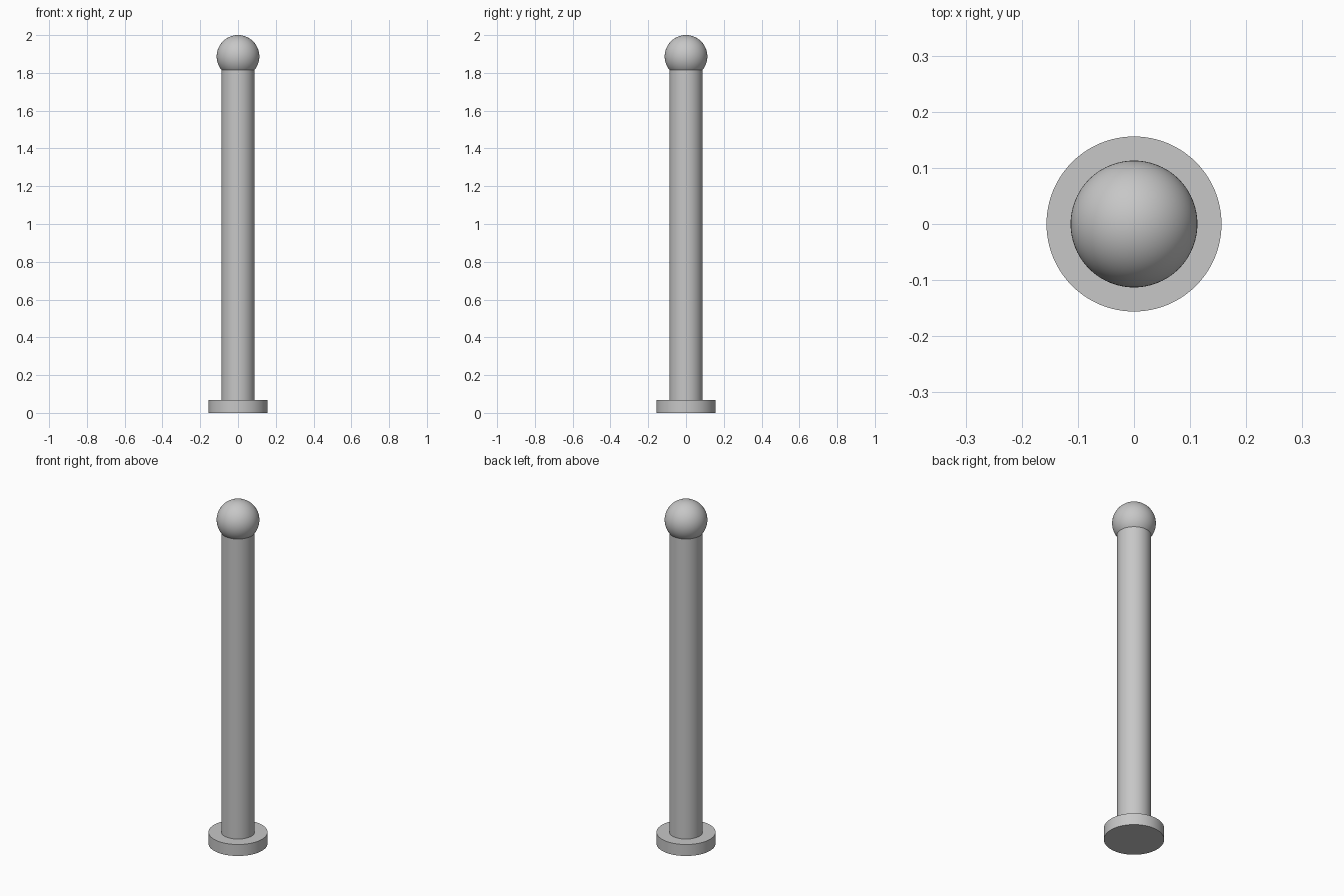
import bpy
import math

default_cube = bpy.data.objects.get("Cube")
if default_cube:
    bpy.data.objects.remove(default_cube, do_unlink=True)

# Single grey finish
grey = bpy.data.materials.new("light grey")
grey.use_nodes = True
colour = (0.57, 0.57, 0.57, 1.0)
grey.diffuse_color = colour
grey.node_tree.nodes["Principled BSDF"].inputs["Base Color"].default_value = colour

BASE_RADIUS, BASE_HEIGHT = 0.156, 0.067
POST_RADIUS, POST_TOP = 0.088, 1.82
BALL_RADIUS, TOTAL_HEIGHT = 0.113, 2.0


def finish(name):
    obj = bpy.context.object
    obj.name = obj.data.name = name
    obj.data.materials.append(grey)
    bpy.ops.object.shade_smooth_by_angle(angle=math.radians(30))
    return obj


def cylinder(name, radius, bottom, top):
    bpy.ops.mesh.primitive_cylinder_add(
        vertices=96, radius=radius, depth=top - bottom,
        location=(0, 0, (bottom + top) / 2))
    return finish(name)


# Round foot plate and upright post
cylinder("base_plate", BASE_RADIUS, 0, BASE_HEIGHT)
cylinder("post", POST_RADIUS, BASE_HEIGHT, POST_TOP)

# Ball finial seated on the post
bpy.ops.mesh.primitive_uv_sphere_add(
    segments=96, ring_count=48, radius=BALL_RADIUS,
    location=(0, 0, TOTAL_HEIGHT - BALL_RADIUS))
finish("ball_finial")
